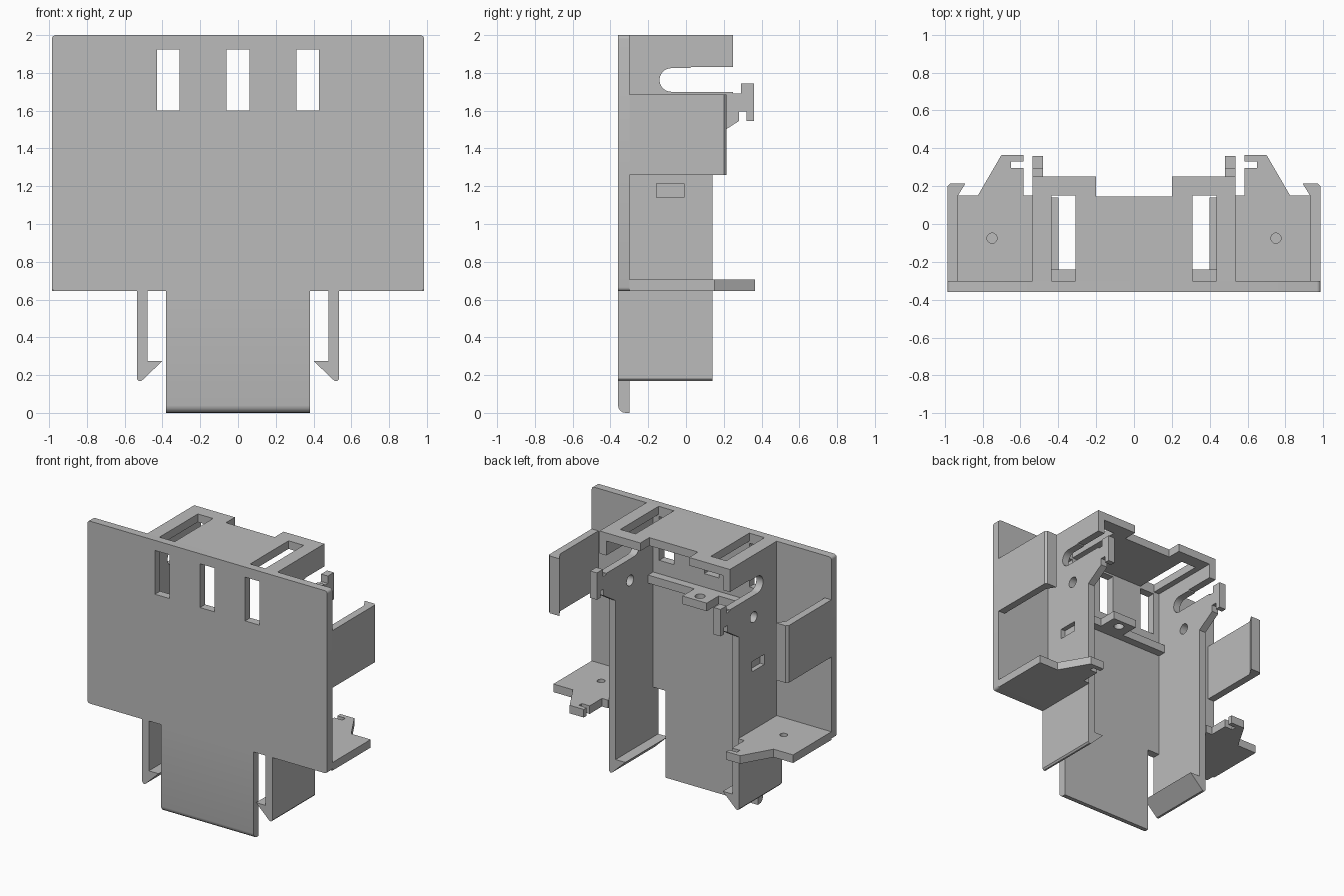
import bpy, bmesh, math
from mathutils import Vector

cube = bpy.data.objects.get("Cube")
if cube:
    bpy.data.objects.remove(cube)

grey = bpy.data.materials.new("plain grey")
grey.use_nodes = True
grey.diffuse_color = (0.5, 0.5, 0.5, 1)
grey.node_tree.nodes["Principled BSDF"].inputs["Base Color"].default_value = (0.5, 0.5, 0.5, 1)

# Where the two profile coordinates and the depth go, per extrusion axis
PLACE = {"x": lambda a, b, d: (d, a, b),
         "y": lambda a, b, d: (a, d, b),
         "z": lambda a, b, d: (a, b, d)}
parts = []


def prism(name, axis, profile, lo, hi, side=1, round_edges=None, radius=0.02):
    """Extrude a profile along an axis; side=-1 mirrors it in x."""
    bm = bmesh.new()
    rings = []
    for d in (lo, hi):
        ring = []
        for a, b in profile:
            p = Vector(PLACE[axis](a, b, d))
            p.x *= side
            ring.append(bm.verts.new(p))
        rings.append(ring)
    bm.faces.new(rings[0])
    bm.faces.new(rings[1])
    n = len(profile)
    for i in range(n):
        j = (i + 1) % n
        bm.faces.new((rings[0][i], rings[0][j], rings[1][j], rings[1][i]))
    if round_edges:
        edges = [e for e in bm.edges if round_edges(*[v.co for v in e.verts])]
        bmesh.ops.bevel(bm, geom=edges, offset=radius, segments=4, profile=0.5, affect="EDGES")
    bmesh.ops.recalc_face_normals(bm, faces=bm.faces)
    mesh = bpy.data.meshes.new(name)
    bm.to_mesh(mesh)
    bm.free()
    mesh.materials.append(grey)
    obj = bpy.data.objects.new(name, mesh)
    bpy.context.collection.objects.link(obj)
    parts.append(obj)
    return obj


def rect(a0, a1, b0, b1):
    return [(a0, b0), (a1, b0), (a1, b1), (a0, b1)]


def arc(a, b, r, start, end, n):
    angles = [math.radians(start + (end - start) * i / n) for i in range(n + 1)]
    return [(a + r * math.cos(t), b + r * math.sin(t)) for t in angles]


def circle(a, b, r):
    return arc(a, b, r, 0, 360, 24)[:-1]


def cut(obj, *cutters):
    """Subtract the cutters and remove them."""
    for c in cutters:
        m = obj.modifiers.new("cut", "BOOLEAN")
        m.operation, m.solver, m.object = "DIFFERENCE", "EXACT", c
    bpy.context.view_layer.update()
    deps = bpy.context.evaluated_depsgraph_get()
    mesh = bpy.data.meshes.new_from_object(obj.evaluated_get(deps))
    obj.modifiers.clear()
    obj.data = mesh
    for c in cutters:
        parts.remove(c)
        bpy.data.objects.remove(c)


FRONT, BACK = -0.36, -0.30       # front plate faces
IN, OUT = 0.48, 0.535            # side wall faces
BASE = 0.645                     # lower edge of the plate

# Front plate with three windows
plate = prism("front_plate", "y", rect(-0.985, 0.985, BASE, 2), FRONT, BACK,
              round_edges=lambda p, q: abs(p.y - q.y) > 0.01)
cut(plate, *[prism("window", "y", rect(x - 0.06, x + 0.06, 1.6, 1.925), -0.5, -0.2)
             for x in (-0.37, 0, 0.37)])

# Tongue below the plate, rounded along its lower front edge
prism("front_tongue", "y", rect(-0.38, 0.38, 0, BASE), FRONT, BACK,
      round_edges=lambda p, q: max(p.z, q.z) < 0.01 and max(p.y, q.y) < -0.35, radius=0.04)

# Top plate with a notch and two slots
top = prism("top_plate", "z",
            [(-IN, BACK), (IN, BACK), (IN, 0.25), (0.2, 0.25), (0.2, 0.145),
             (-0.2, 0.145), (-0.2, 0.25), (-IN, 0.25)], 1.94, 2)
cut(top, *[prism("slot", "z", rect(0.31, 0.435, -0.31, 0.15), 1.8, 2.1, s) for s in (1, -1)])

# Inner ledge with a drilled tab
prism("inner_ledge", "z", rect(-IN, IN, BACK, -0.24), 1.44, 1.5)
tab = prism("ledge_tab", "z", rect(-0.1, 0.1, -0.24, -0.1), 1.44, 1.5)
cut(tab, prism("tab_hole", "z", circle(0, -0.165, 0.035), 1.3, 1.6))

# Side wall outline with the open slot and rear hook
wall_outline = ([(BACK, BASE), (0.14, BASE), (0.14, 1.455), (0.21, 1.5), (0.28, 1.545),
                 (0.28, 1.595), (0.32, 1.595), (0.32, 1.545), (0.36, 1.545), (0.36, 1.745),
                 (0.29, 1.745), (0.29, 1.69), (0.25, 1.69), (0.25, 1.7)]
                + arc(-0.078, 1.7625, 0.0625, 270, 90, 12)
                + [(0.02, 1.825), (0.03, 1.832), (0.25, 1.832), (0.25, 2), (BACK, 2)])

leg_outline = [(IN, BASE), (IN, 0.275), (0.4, 0.275), (0.51, 0.17),
               (0.525, 0.168), (OUT, 0.18), (OUT, BASE)]

shelf_outline = [(OUT, BACK), (0.985, BACK), (0.985, 0.15), (0.825, 0.15), (0.7, 0.365),
                 (0.585, 0.365), (0.585, 0.33), (0.65, 0.33), (0.65, 0.295),
                 (0.585, 0.295), (0.585, 0.15), (OUT, 0.15)]

flap_outline = [(0.93, BACK), (0.985, BACK), (0.985, 0.2), (0.97, 0.215),
                (0.89, 0.215), (0.93, 0.15)]

for label, s in (("left", 1), ("right", -1)):
    wall = prism(label + "_side_wall", "x", wall_outline, IN, OUT, s)
    cut(wall,
        prism("round_hole", "x", circle(-0.03, 1.54, 0.04), 0.4, 0.6, s),
        prism("pocket", "x", rect(-0.155, -0.01, 1.14, 1.215), 0.5, 0.6, s))
    prism(label + "_clip_leg", "y", leg_outline, FRONT, 0.14, s)
    shelf = prism(label + "_shelf", "z", shelf_outline, BASE, 0.705, s)
    cut(shelf, prism("dimple", "z", circle(0.75, -0.075, 0.027), 0.67, 0.8, s))
    prism(label + "_outer_flap", "z", flap_outline, 1.26, 1.685, s)

# Smooth the rounded edges only
bpy.ops.object.select_all(action="DESELECT")
for obj in parts:
    obj.select_set(True)
bpy.context.view_layer.objects.active = parts[0]
bpy.ops.object.shade_smooth_by_angle(angle=math.radians(30))
